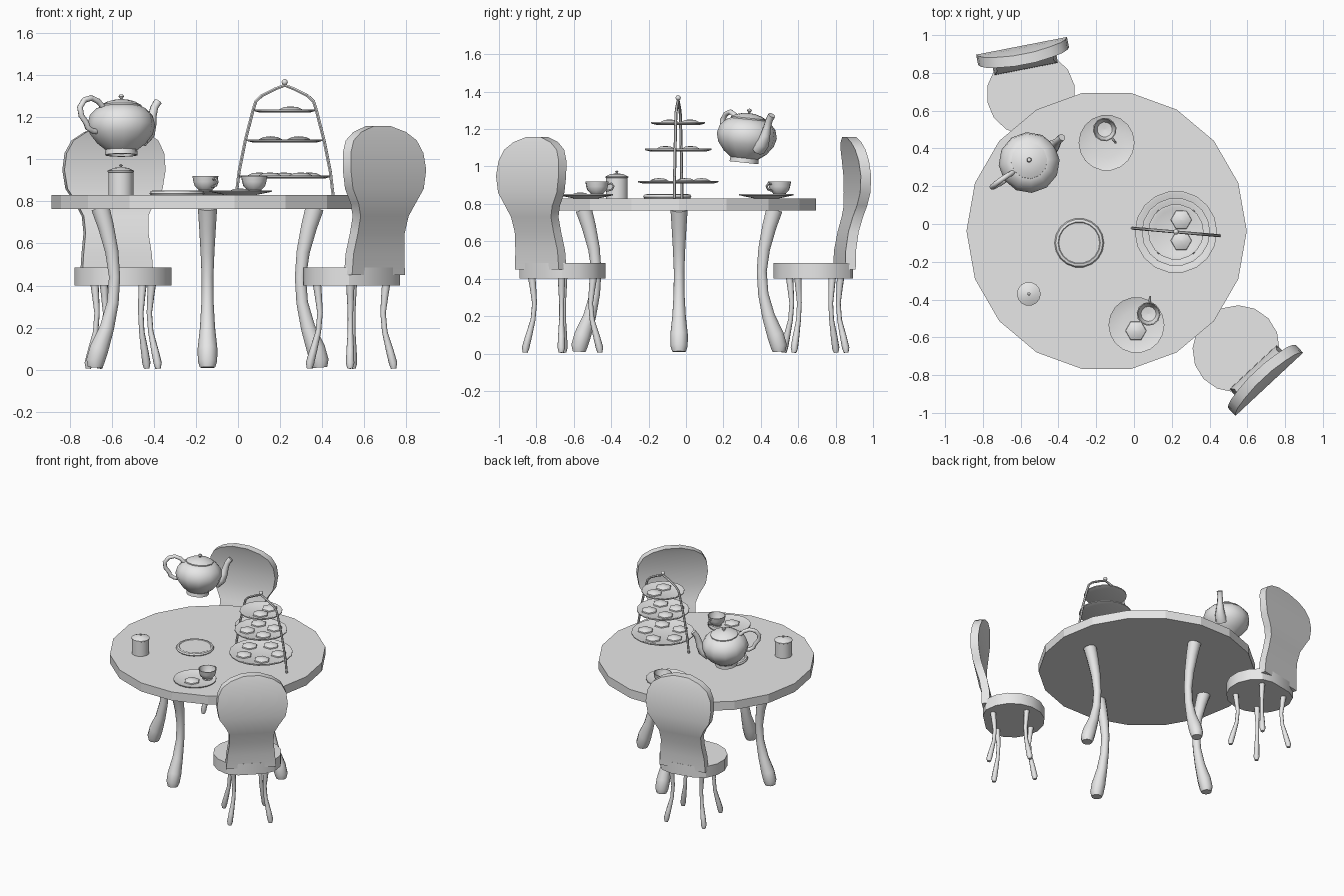
import bpy, math
from mathutils import Matrix, Vector

grey = bpy.data.materials.new("plain_grey")
grey.diffuse_color = (0.8, 0.8, 0.8, 1)


def place(x, y, z=0, turn=0):
    return Matrix.Translation((x, y, z)) @ Matrix.Rotation(math.radians(turn), 4, 'Z')


def make(name, verts, faces, mat=Matrix(), angle=35):
    me = bpy.data.meshes.new(name)
    me.from_pydata([mat @ Vector(v) for v in verts], [], faces)
    me.materials.append(grey)
    me.polygons.foreach_set("use_smooth", [True] * len(me.polygons))
    me.set_sharp_from_angle(angle=math.radians(angle))
    ob = bpy.data.objects.new(name, me)
    bpy.context.collection.objects.link(ob)
    return ob


def loft(name, rings, mat=Matrix(), angle=35):
    """Skin equal-sized rings and cap both ends."""
    n, m = len(rings[0]), len(rings)
    faces = [(i * n + j, i * n + (j + 1) % n, (i + 1) * n + (j + 1) % n, (i + 1) * n + j)
             for i in range(m - 1) for j in range(n)]
    faces += [tuple(range(n))[::-1], tuple(range((m - 1) * n, m * n))]
    return make(name, [v for r in rings for v in r], faces, mat, angle)


def lathe(name, profile, n, mat, angle=35, phase=0.0):
    rings = [[(max(r, 0.0005) * math.cos(math.tau * j / n + phase),
               max(r, 0.0005) * math.sin(math.tau * j / n + phase), z) for j in range(n)]
             for r, z in profile]
    return loft(name, rings, mat, angle)


def tube(name, pts, n, mat):
    """Tapered tube along (x, z, radius) points in the local xz plane."""
    rings = []
    for i, (x, z, r) in enumerate(pts):
        a, b = pts[max(i - 1, 0)], pts[min(i + 1, len(pts) - 1)]
        t = Vector((b[0] - a[0], 0, b[1] - a[1])).normalized()
        side = Vector((0, 1, 0))
        up = t.cross(side)
        rings.append([Vector((x, 0, z)) + r * (math.cos(math.tau * j / n) * side
                      - math.sin(math.tau * j / n) * up) for j in range(n)][::-1])
    return loft(name, rings, mat, 50)


# Table top and four curved legs
TX, TY = -0.145, -0.037
lathe("table_top", [(0.742, 0.765), (0.742, 0.83)], 18, place(TX, TY), 15)
for k in range(4):
    tube("table_leg", [(0.535, 0.01, 0.036), (0.533, 0.04, 0.046), (0.515, 0.10, 0.047),
                       (0.478, 0.20, 0.036), (0.450, 0.32, 0.029), (0.442, 0.44, 0.028),
                       (0.455, 0.56, 0.033), (0.483, 0.68, 0.040), (0.510, 0.77, 0.046)],
         10, place(TX, TY, 0, 90 * k))


# Chairs: round seat, curved balloon backrest, four thin legs
def chair(mat):
    outline = [(0.235 * math.sin(math.tau * j / 16), min(0.19, -0.225 * math.cos(math.tau * j / 16)))
               for j in range(16)]
    loft("chair_seat", [[(x, y, z) for x, y in outline] for z in (0.40, 0.485)], mat, 30)
    # z, half width, backward offset
    rows = [(0.45, 0.172, 0.160), (0.55, 0.165, 0.163), (0.65, 0.152, 0.180), (0.73, 0.156, 0.203),
            (0.79, 0.185, 0.220), (0.86, 0.230, 0.229), (0.95, 0.245, 0.230), (1.03, 0.236, 0.220),
            (1.09, 0.205, 0.207), (1.13, 0.145, 0.196), (1.158, 0.055, 0.186)]
    t = 0.028
    loft("chair_backrest", [[(-w, o - t, z), (w, o - t, z), (w, o + t, z), (-w, o + t, z)]
                            for z, w, o in rows], mat, 35)
    for k in range(4):
        tube("chair_leg", [(0.200, 0.005, 0.013), (0.198, 0.03, 0.020), (0.182, 0.09, 0.018),
                           (0.158, 0.18, 0.013), (0.150, 0.27, 0.013), (0.158, 0.35, 0.017),
                           (0.165, 0.41, 0.020)], 8,
             mat @ Matrix.Rotation(math.radians(45 + 90 * k), 4, 'Z'))


chair(place(-0.546, 0.69, 0, 11))
chair(place(0.54, -0.66, 0, 223))

# Teapot, hovering and slightly tilted
pot = (Matrix.Translation((-0.555, 0.31, 1.02)) @ Matrix.Rotation(math.radians(-6), 4, 'X')
       @ Matrix.Rotation(math.radians(35), 4, 'Z'))
lathe("teapot_body", [(0.062, 0.012), (0.066, 0.0), (0.078, 0.0), (0.076, 0.025), (0.115, 0.055),
                      (0.150, 0.10), (0.162, 0.145), (0.150, 0.19), (0.120, 0.222), (0.092, 0.235)],
      12, pot, 40)
lathe("teapot_lid", [(0.096, 0.232), (0.096, 0.240), (0.070, 0.254), (0.035, 0.264), (0.008, 0.267),
                     (0.006, 0.271), (0.013, 0.279), (0.010, 0.288), (0, 0.291)], 12, pot, 40)
tube("teapot_spout", [(0.115, 0.085, 0.042), (0.155, 0.115, 0.036), (0.173, 0.16, 0.026),
                      (0.180, 0.20, 0.021), (0.192, 0.24, 0.019), (0.212, 0.268, 0.020)], 8, pot)
tube("teapot_handle", [(-0.105, 0.222, 0.013), (-0.135, 0.25, 0.014), (-0.175, 0.263, 0.014),
                       (-0.215, 0.25, 0.014), (-0.240, 0.215, 0.014), (-0.232, 0.175, 0.014),
                       (-0.205, 0.145, 0.014), (-0.195, 0.12, 0.014), (-0.165, 0.105, 0.014),
                       (-0.130, 0.105, 0.013)], 8, pot)


# Low domed biscuit
def biscuit(x, y, z):
    lathe("biscuit", [(0.056, 0), (0.054, 0.008), (0.034, 0.018), (0, 0.022)], 6, place(x, y, z), 40)


# Cups on saucers
def saucer(x, y):
    lathe("saucer", [(0.07, 0), (0.09, 0.004), (0.148, 0.016), (0.148, 0.022), (0.132, 0.017),
                     (0.08, 0.009), (0, 0.009)], 18, place(x, y, 0.83))


def cup(x, y, turn):
    m = place(x, y, 0.843, turn)
    lathe("cup", [(0.030, 0), (0.036, 0.004), (0.034, 0.012), (0.052, 0.03), (0.058, 0.05),
                  (0.063, 0.078), (0.058, 0.078), (0.052, 0.05), (0.040, 0.025), (0, 0.018)], 12, m)
    tube("cup_handle", [(0.055, 0.062, 0.006), (0.078, 0.066, 0.006), (0.090, 0.052, 0.006),
                        (0.080, 0.034, 0.006), (0.050, 0.026, 0.006)], 6, m)


saucer(-0.145, 0.43)
cup(-0.155, 0.50, -50)
saucer(0.013, -0.535)
cup(0.077, -0.476, 85)
biscuit(0.01, -0.565, 0.84)

# Lidded sugar jar
lathe("sugar_jar", [(0.060, 0), (0.060, 0.108), (0.063, 0.110), (0.063, 0.116), (0.035, 0.129),
                    (0.006, 0.133), (0.005, 0.137), (0.009, 0.142), (0, 0.149)], 14,
      place(-0.557, -0.37, 0.83))

# Raised round pot stand
lathe("pot_stand", [(0.125, 0), (0.131, 0.008), (0.125, 0.019), (0.112, 0.022), (0.108, 0.018),
                    (0, 0.018)], 18, place(-0.29, -0.10, 0.83))

# Three-tier cake stand
SX, SY = 0.222, -0.042
for r, z in ((0.218, 0.908), (0.181, 1.080), (0.147, 1.222)):
    lathe("stand_plate", [(r - 0.03, 0), (r, 0.008), (r, 0.015), (r - 0.012, 0.015),
                          (r - 0.03, 0.008), (0, 0.008)], 18, place(SX, SY, z))
half = [(0.231, 0.83), (0.218, 0.94), (0.188, 1.09), (0.152, 1.23), (0.138, 1.275),
        (0.110, 1.302), (0.045, 1.335)]
arch = half + [(0, 1.352)] + [(-x, z) for x, z in half[::-1]]
tube("stand_frame", [(x, z, 0.008) for x, z in arch], 6, place(SX, SY, 0, -5))
lathe("stand_knob", [(0, 0), (0.011, 0.005), (0.015, 0.015), (0.011, 0.025), (0, 0.030)], 10,
      place(SX, SY, 1.352), 60)

# Biscuits on the tiers
for count, rad, z, start in ((5, 0.125, 0.916, 20), (4, 0.095, 1.088, 45)):
    for k in range(count):
        a = math.radians(start + 360 * k / count)
        biscuit(SX + rad * math.cos(a), SY + rad * math.sin(a), z)
for y in (0.022, -0.088):
    biscuit(0.25, y, 1.23)
